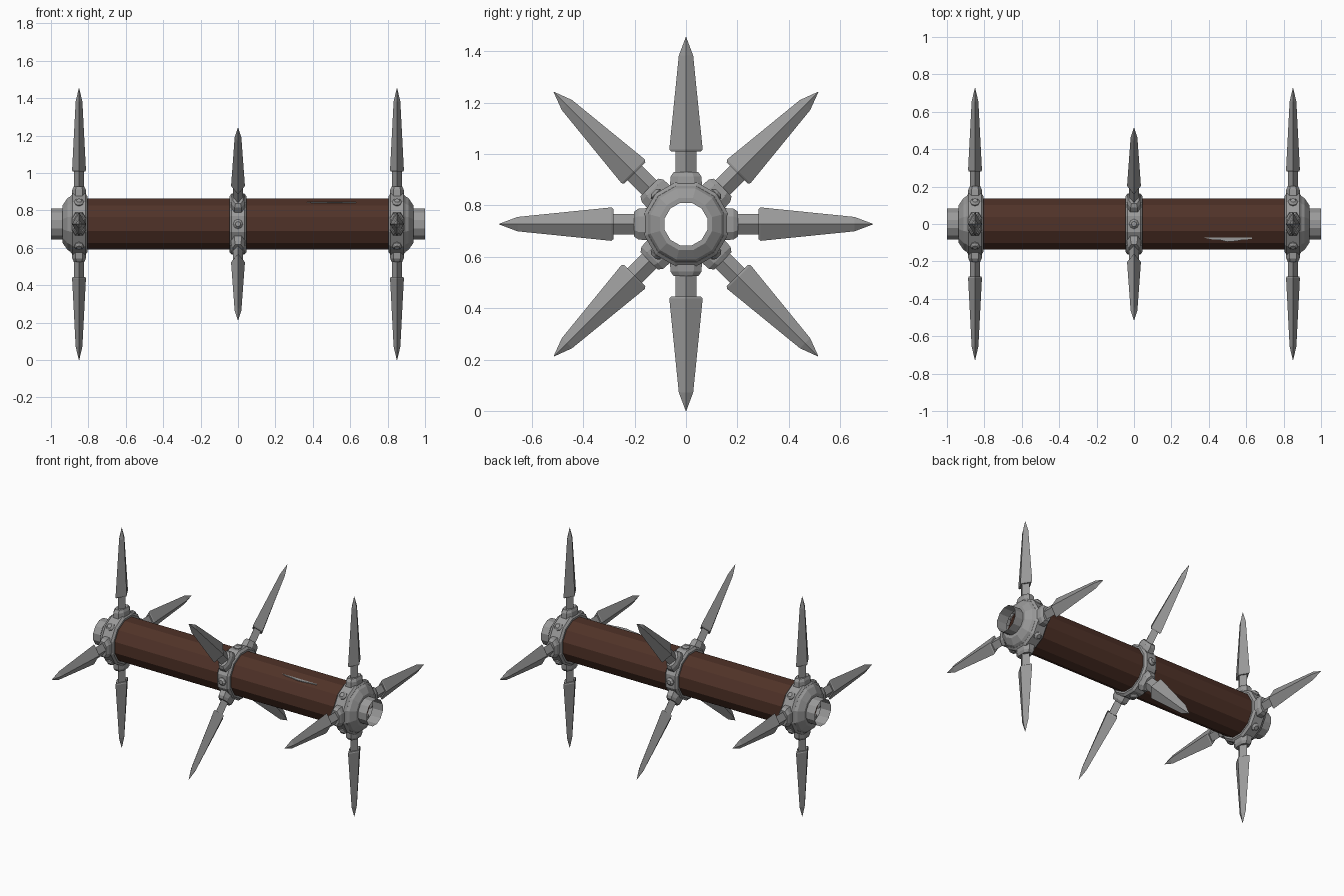
import bpy, bmesh, math
from mathutils import Matrix, Vector

if "Cube" in bpy.data.objects:
    bpy.data.objects.remove(bpy.data.objects["Cube"])

CZ = 0.727          # height of the log axis
SIDES = 12


def material(name, rgb):
    m = bpy.data.materials.new(name)
    m.diffuse_color = (*rgb, 1)
    m.use_nodes = True
    m.node_tree.nodes["Principled BSDF"].inputs["Base Color"].default_value = m.diffuse_color
    return m


STEEL = material("steel grey", (0.32, 0.32, 0.32))
WOOD = material("dark brown wood", (0.08, 0.032, 0.021))


def finish(name, bm, mat):
    bmesh.ops.transform(bm, matrix=Matrix.Translation((0, 0, CZ)), verts=bm.verts)
    me = bpy.data.meshes.new(name)
    bm.to_mesh(me)
    bm.free()
    me.materials.append(mat)
    ob = bpy.data.objects.new(name, me)
    bpy.context.collection.objects.link(ob)
    return ob


def loft(bm, rings, caps=False):
    """Skin a list of equal-length point loops."""
    vs = [[bm.verts.new(p) for p in r] for r in rings]
    n = len(rings[0])
    faces = []
    for a, b in zip(vs, vs[1:]):
        for i in range(n):
            j = (i + 1) % n
            faces.append(bm.faces.new((a[i], a[j], b[j], b[i])))
    if caps:
        faces.append(bm.faces.new(vs[0][::-1]))
        faces.append(bm.faces.new(vs[-1]))
    bmesh.ops.recalc_face_normals(bm, faces=faces)


def circle(x, r):
    angs = [2 * math.pi * (i + 0.5) / SIDES for i in range(SIDES)]
    return [Vector((x, r * math.cos(a), r * math.sin(a))) for a in angs]


def lathe(name, profile, mat):
    bm = bmesh.new()
    loft(bm, [circle(x, r) for x, r in profile])
    return finish(name, bm, mat)


def radial_part(name, profile, x, angle, mat):
    """Stack of diamond sections (height, half x, half y) pointing outward."""
    bm = bmesh.new()
    loft(bm, [[(hx, 0, h), (0, hy, h), (-hx, 0, h), (0, -hy, h)]
              for h, hx, hy in profile], True)
    m = Matrix.Translation((x, 0, 0)) @ Matrix.Rotation(angle, 4, 'X')
    bmesh.ops.transform(bm, matrix=m, verts=bm.verts)
    return finish(name, bm, mat)


def rivet(x, angle):
    bm = bmesh.new()
    loft(bm, [[(r * math.cos(k * math.pi / 4), r * math.sin(k * math.pi / 4), h)
               for k in range(8)]
              for h, r in ((0.145, 0.026), (0.168, 0.026), (0.179, 0.014))], True)
    m = Matrix.Translation((x, 0, 0)) @ Matrix.Rotation(angle, 4, 'X')
    bmesh.ops.transform(bm, matrix=m, verts=bm.verts)
    finish("rivet", bm, STEEL)


def collar(x, angle):
    # tapered block holding the spike to the band
    bm = bmesh.new()
    loft(bm, [[(a * hx, b * hy, h) for a, b in
               ((1, .5), (.5, 1), (-.5, 1), (-1, .5), (-1, -.5), (-.5, -1), (.5, -1), (1, -.5))]
              for h, hx, hy in ((0.14, 0.04, 0.063), (0.185, 0.036, 0.06), (0.202, 0.028, 0.048))], True)
    m = Matrix.Translation((x, 0, 0)) @ Matrix.Rotation(angle, 4, 'X')
    bmesh.ops.transform(bm, matrix=m, verts=bm.verts)
    finish("spike_collar", bm, STEEL)


# wooden log, open at the ends
lathe("log", [(-0.87, 0.142), (0.87, 0.142)], WOOD)

# three bands with spikes and rivets; the middle one is turned 45 degrees
for bx, turn in ((-0.85, 0), (0, math.pi / 4), (0.85, 0)):
    lathe("band", [(bx - 0.046, 0.14), (bx - 0.046, 0.154), (bx - 0.034, 0.168),
                   (bx + 0.034, 0.168), (bx + 0.046, 0.154), (bx + 0.046, 0.14)], STEEL)
    for k in range(4):
        a = turn + k * math.pi / 2
        collar(bx, a)
        radial_part("spike_neck", [(0.19, 0.026, 0.04), (0.29, 0.026, 0.04)], bx, a, STEEL)
        radial_part("spike_blade", [(0.282, 0.034, 0.058), (0.29, 0.037, 0.065),
                                    (0.655, 0.018, 0.028), (0.727, 0.001, 0.001)], bx, a, STEEL)
        rivet(bx, a + math.pi / 4)

# stepped end caps running into open tubes
for s in (-1, 1):
    lathe("end_cap", [(s * x, r) for x, r in
                      ((0.89, 0.157), (0.912, 0.143), (0.937, 0.105), (0.937, 0.086))], STEEL)
    lathe("end_tube", [(s * 0.925, 0.086), (s * 1.0, 0.086)], STEEL)

# pale splinter mark on the log
bm = bmesh.new()
outline = [(0.36, -0.070), (0.41, -0.081), (0.46, -0.086), (0.50, -0.095),
           (0.55, -0.091), (0.59, -0.083), (0.63, -0.080), (0.63, -0.070)]
loft(bm, [[(x, y, z) for x, y in outline] for z in (0.113, 0.117)], True)
finish("splinter_mark", bm, STEEL)
